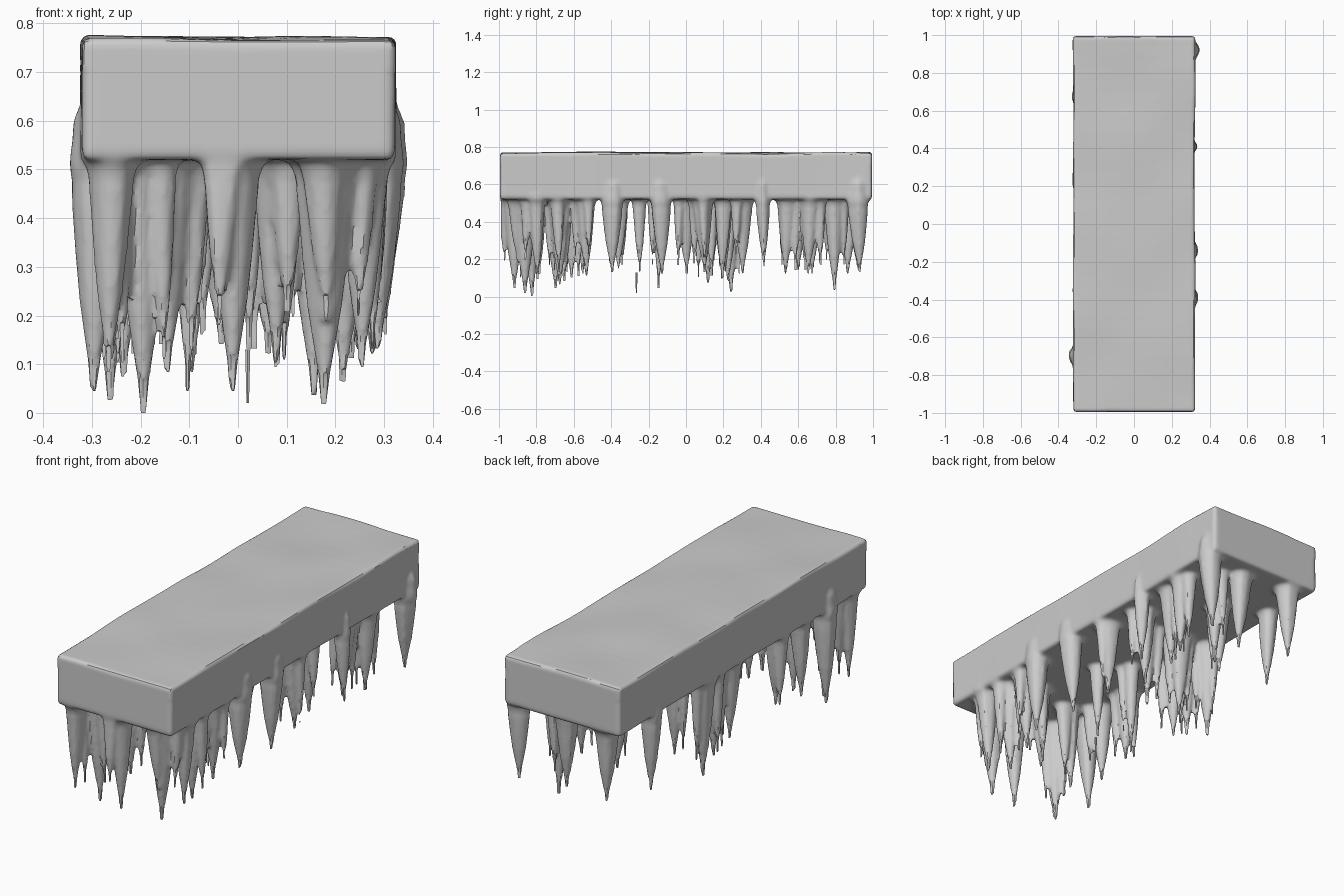
import bpy, bmesh, math, random
from mathutils import Vector, noise

if "Cube" in bpy.data.objects:
    bpy.data.objects.remove(bpy.data.objects["Cube"])

random.seed(7)
BASE = 0.52     # underside of the slab
bm = bmesh.new()


# ---- ice slab: bevelled block with a gently uneven surface ----
def add_slab():
    sb = bmesh.new()
    bmesh.ops.create_cube(sb, size=1)
    for v in sb.verts:
        v.co = Vector((v.co.x * 0.645, v.co.y * 1.99, v.co.z * 0.25 + 0.644))
    bmesh.ops.bevel(sb, geom=sb.edges[:], offset=0.012, segments=2,
                    profile=0.5, affect='EDGES')
    # slice into a grid so the sides can undulate
    for axis, count, half in ((0, 8, 0.3), (1, 28, 0.97)):
        for i in range(count + 1):
            p, n = Vector((0, 0, 0)), Vector((0, 0, 0))
            p[axis] = -half + 2 * half * i / count
            n[axis] = 1
            bmesh.ops.bisect_plane(sb, geom=sb.verts[:] + sb.edges[:] + sb.faces[:],
                                   plane_co=p, plane_no=n)
    for v in sb.verts:
        n = noise.noise(v.co * 3.0)
        v.co.z += 0.009 * n * (1 if v.co.z > 0.64 else 0.3)
        v.co.x += 0.006 * noise.noise(v.co * 2.5 + Vector((9, 0, 0)))
    me = bpy.data.meshes.new("slab_part")
    sb.to_mesh(me)
    sb.free()
    bm.from_mesh(me)
    bpy.data.meshes.remove(me)


# ---- one icicle: stacked slightly irregular rings ----
def icicle(x, y, tip, r, edge=False, sides=12):
    length = BASE - tip
    if edge:        # root swells out over the slab side
        rings = [(0.66, 0.35), (0.63, 0.72), (0.60, 0.96), (0.56, 1.0),
                 (0.53, 1.08), (0.505, 1.1), (0.48, 1.0)]
    else:           # root flares into the underside
        rings = [(0.55, 1.5), (0.52, 1.45), (0.508, 1.22), (0.485, 1.08)]
    rings += [(BASE - length * t, k) for t, k in
              ((0.2, 0.96), (0.4, 0.8), (0.6, 0.61), (0.75, 0.4), (0.86, 0.24))]
    rings = [(z, k * r) for z, k in rings] + [(tip, 0.007)]
    wob = [random.uniform(0.9, 1.08) for _ in range(sides)]
    dx, dy = random.uniform(-.01, .01), random.uniform(-.01, .01)
    loops = []
    for z, rad in rings:
        t = max(0, (BASE - z) / length)
        loop = []
        for i in range(sides):
            a = 2 * math.pi * i / sides
            px = x + dx * t + rad * wob[i] * math.cos(a)
            py = y + dy * t + rad * wob[i] * math.sin(a)
            if not edge:        # keep roots under the slab
                px = max(-0.325, min(0.325, px))
            py = max(-0.99, min(0.99, py))
            loop.append(bm.verts.new((px, py, z)))
        loops.append(loop)
    for a, b in zip(loops, loops[1:]):
        for i in range(sides):
            j = (i + 1) % sides
            bm.faces.new((a[i], b[i], b[j], a[j]))
    bm.faces.new(loops[0])
    bm.faces.new(loops[-1][::-1])


# x, y, tip height, radius, number of side spikes
HANGING = [
    (-0.20, 0.915, 0.14, 0.055, 0), (0.056, 0.87, 0.12, 0.052, 0),
    (0.15, 0.79, 0.03, 0.05, 2), (0.25, 0.66, 0.12, 0.05, 2),
    (0.22, 0.54, 0.12, 0.05, 2), (-0.04, 0.60, 0.14, 0.05, 1),
    (0.19, 0.30, 0.12, 0.05, 1), (0.24, 0.09, 0.13, 0.05, 2),
    (-0.26, 0.24, 0.02, 0.055, 3), (-0.23, 0.12, 0.07, 0.05, 3),
    (-0.10, 0.23, 0.08, 0.05, 2), (0.08, 0.20, 0.09, 0.045, 1),
    (-0.25, 0.00, 0.12, 0.05, 1), (-0.10, -0.14, 0.04, 0.035, 1),
    (0.02, -0.25, 0.13, 0.035, 0), (-0.25, -0.36, 0.15, 0.05, 2),
    (0.24, -0.54, 0.11, 0.05, 2), (0.22, -0.68, 0.06, 0.055, 3),
    (0.08, -0.62, 0.10, 0.05, 2), (-0.14, -0.66, 0.08, 0.05, 2),
    (-0.25, -0.55, 0.12, 0.05, 1), (0.185, -0.86, 0.015, 0.06, 2),
    (0.26, -0.80, 0.09, 0.045, 1), (-0.01, -0.92, 0.04, 0.052, 1),
    (-0.20, -0.83, 0.00, 0.055, 3), (-0.26, -0.925, 0.08, 0.045, 1),
]
# icicles that start on the slab side
EDGE = [
    (0.29, 0.92, 0.13, 0.055), (0.295, 0.41, 0.16, 0.037),
    (0.285, -0.135, 0.12, 0.054), (0.285, -0.395, 0.13, 0.056),
    (-0.288, -0.70, 0.04, 0.058), (-0.282, 0.68, 0.12, 0.046),
]

add_slab()
for x, y, tip, r, spikes in HANGING:
    icicle(x, y, tip, r)
    a0 = random.uniform(0, 6.28)
    for k in range(spikes):
        a = a0 + k * 2.2
        sx = max(-0.28, min(0.28, x + 0.05 * math.cos(a)))
        icicle(sx, y + 0.05 * math.sin(a),
               max(0.1, tip) + random.uniform(0.0, 0.12),
               r * random.uniform(0.5, 0.75), sides=9)
for e in EDGE:
    icicle(*e, edge=True)

bmesh.ops.recalc_face_normals(bm, faces=bm.faces[:])
me = bpy.data.meshes.new("icicle_slab")
bm.to_mesh(me)
bm.free()
ice = bpy.data.objects.new("icicle_slab", me)
bpy.context.collection.objects.link(ice)
bpy.context.view_layer.objects.active = ice
ice.select_set(True)

# fuse slab and icicles into one skin
rm = ice.modifiers.new("fuse", 'REMESH')
rm.mode = 'VOXEL'
rm.voxel_size = 0.0095
bpy.ops.object.modifier_apply(modifier="fuse")

# soften only where roots meet the slab
roots = ice.vertex_groups.new(name="roots")
roots.add([v.index for v in ice.data.vertices if 0.47 < v.co.z < 0.70], 1.0, 'REPLACE')
sm = ice.modifiers.new("soften", 'SMOOTH')
sm.factor, sm.iterations, sm.vertex_group = 0.5, 7, "roots"
bpy.ops.object.modifier_apply(modifier="soften")
bpy.ops.object.shade_smooth_by_angle(angle=math.radians(35))

# thin drip strand under the middle
bpy.ops.mesh.primitive_cone_add(vertices=6, radius1=0.003, radius2=0.006, depth=0.11,
                                location=(0.02, -0.265, 0.075))
bpy.context.object.name = "drip_strand"
